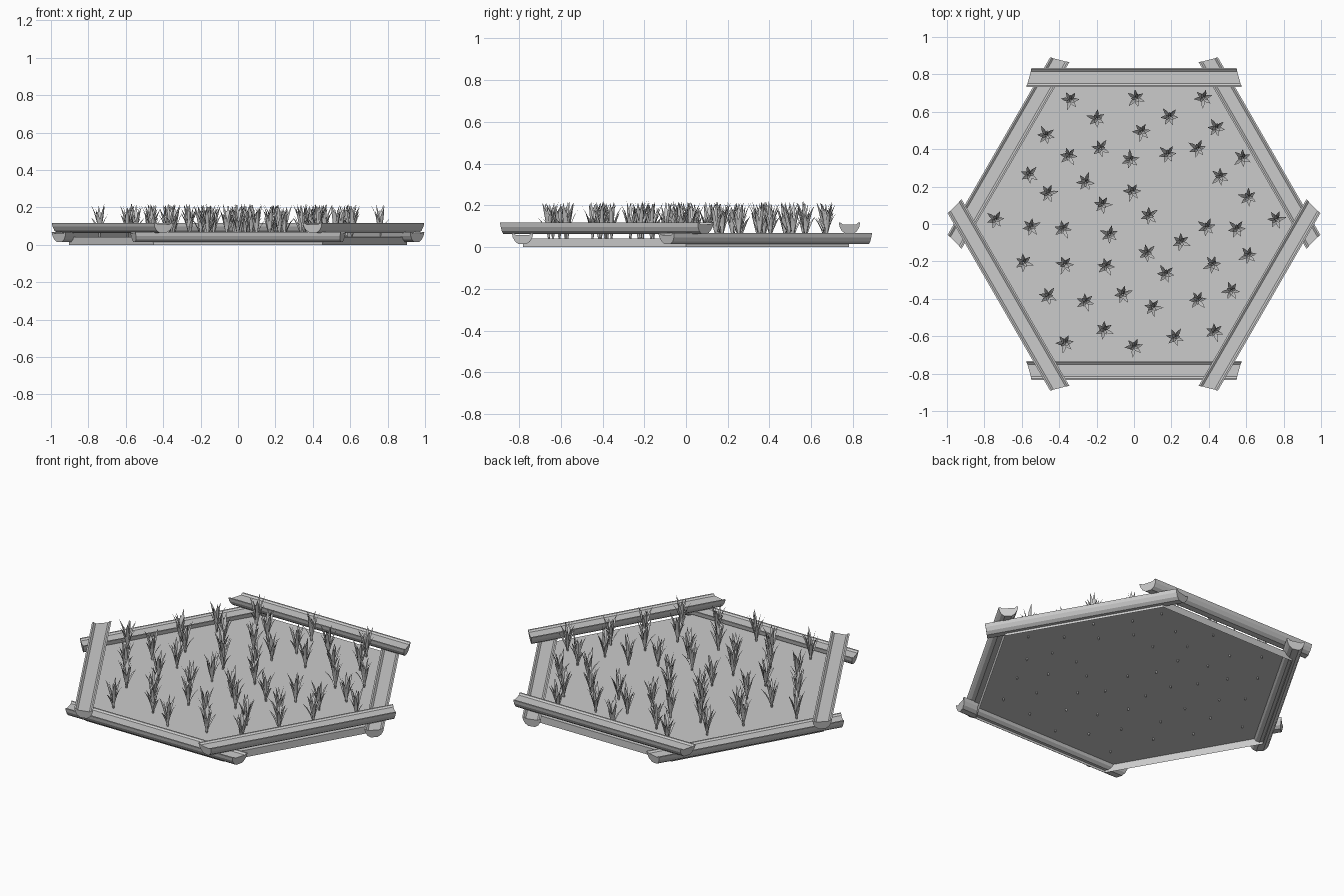
import bpy, bmesh, math, random
from mathutils import Vector, Matrix

if "Cube" in bpy.data.objects:
    bpy.data.objects.remove(bpy.data.objects["Cube"])

random.seed(4)


def link(name, me):
    ob = bpy.data.objects.new(name, me)
    bpy.context.collection.objects.link(ob)
    return ob


def make_object(name, bm):
    me = bpy.data.meshes.new(name)
    bm.to_mesh(me)
    bm.free()
    return link(name, me)


# Hexagonal soil bed: top sheet with a skirt, open underneath
bm = bmesh.new()
corners = [(0.903 * math.cos(k * math.pi / 3), 0.903 * math.sin(k * math.pi / 3)) for k in range(6)]
top = [bm.verts.new((x, y, 0.042)) for x, y in corners]
low = [bm.verts.new((x, y, 0)) for x, y in corners]
bm.faces.new(top)
for i in range(6):
    j = (i + 1) % 6
    bm.faces.new((low[i], low[j], top[j], top[i]))
make_object("soil", bm)

# Half-log rails: round underside, shallow channel along the top
half = [(0.051, 0), (0.047, -0.020), (0.036, -0.040), (0.018, -0.053)]
profile = ([(-u, w) for u, w in half] + half[::-1]
           + [(0.042, 0), (0.032, -0.008), (-0.032, -0.008), (-0.042, 0)])
bm = bmesh.new()
rings = []
for side in (-1, 1):
    # ends are cut at a slant and tuck in slightly underneath
    rings.append([bm.verts.new((side * (0.562 - u * 0.28 + w * 0.15), 0.783 + u, w))
                  for u, w in profile])
n = len(profile)
for i in range(n):
    j = (i + 1) % n
    bm.faces.new((rings[0][i], rings[0][j], rings[1][j], rings[1][i]))
for ring in rings:
    bm.faces.new(ring)
bmesh.ops.recalc_face_normals(bm, faces=bm.faces)
rail = make_object("log_rail_1", bm)
rail.location.z = 0.117
for k in range(1, 6):  # alternate upper and lower rails
    ob = link(f"log_rail_{k + 1}", rail.data)
    ob.rotation_euler.z = k * math.pi / 3
    ob.location.z = 0.067 if k % 2 else 0.117


# Grass tuft: folded blades rising from a common stalk
def blade(bm, angle, reach, height, width):
    out = Vector((math.cos(angle), math.sin(angle), 0))
    side = Vector((-out.y, out.x, 0))
    rows = []
    for t, w in ((0, 0.3), (0.25, 0.5), (0.5, 1), (0.75, 0.9)):
        mid = out * (0.003 + reach * t ** 1.8) + Vector((0, 0, height * t))
        lift = out * -0.25 * width * w
        rows.append([bm.verts.new(p) for p in (mid + side * width * w + lift, mid,
                                               mid - side * width * w + lift)])
    for a, b in zip(rows, rows[1:]):
        for i in (0, 1):
            bm.faces.new((a[i], a[i + 1], b[i + 1], b[i]))
    tip = bm.verts.new(out * (0.003 + reach) + Vector((0, 0, height * 0.97)))
    for i in (0, 1):
        bm.faces.new((rows[-1][i], rows[-1][i + 1], tip))


bm = bmesh.new()
for k in range(6):  # outer leaves
    blade(bm, k * math.tau / 6 + random.uniform(-0.2, 0.2), random.uniform(0.042, 0.058),
          (0.185, 0.14, 0.17, 0.12, 0.19, 0.155)[k], 0.0095)
for k in range(3):  # upright inner leaves
    blade(bm, k * math.tau / 3 + 0.5, 0.024, (0.195, 0.185, 0.165)[k], 0.0085)
tuft = make_object("grass_tuft", bm)

# Tuft positions in hundredths
spots = [(-34, 67), (1, 68), (37, 68), (-20, 57), (19, 58), (44, 52), (-47, 48), (4, 50),
         (-35, 37), (-18, 41), (-2, 35), (18, 38), (34, 41), (58, 36), (-56, 27), (-26, 23),
         (-46, 17), (-1, 18), (-17, 11), (46, 26), (61, 15), (-74, 3), (-55, -1), (-38, -2),
         (-13, -5), (8, 5), (39, -1), (55, -2), (76, 3), (25, -9), (7, -15), (-59, -20),
         (-37, -21), (-15, -22), (17, -26), (42, -21), (61, -16), (-46, -38), (-26, -41),
         (-6, -37), (10, -44), (34, -40), (52, -35), (-37, -63), (-16, -56), (0, -65),
         (22, -60), (43, -57)]
for k, (x, y) in enumerate(spots):
    ob = tuft if k == 0 else link(f"grass_tuft_{k + 1}", tuft.data)
    ob.location = (x / 100, y / 100 - 0.007, 0.03)
    ob.rotation_euler.z = random.uniform(0, math.tau)
